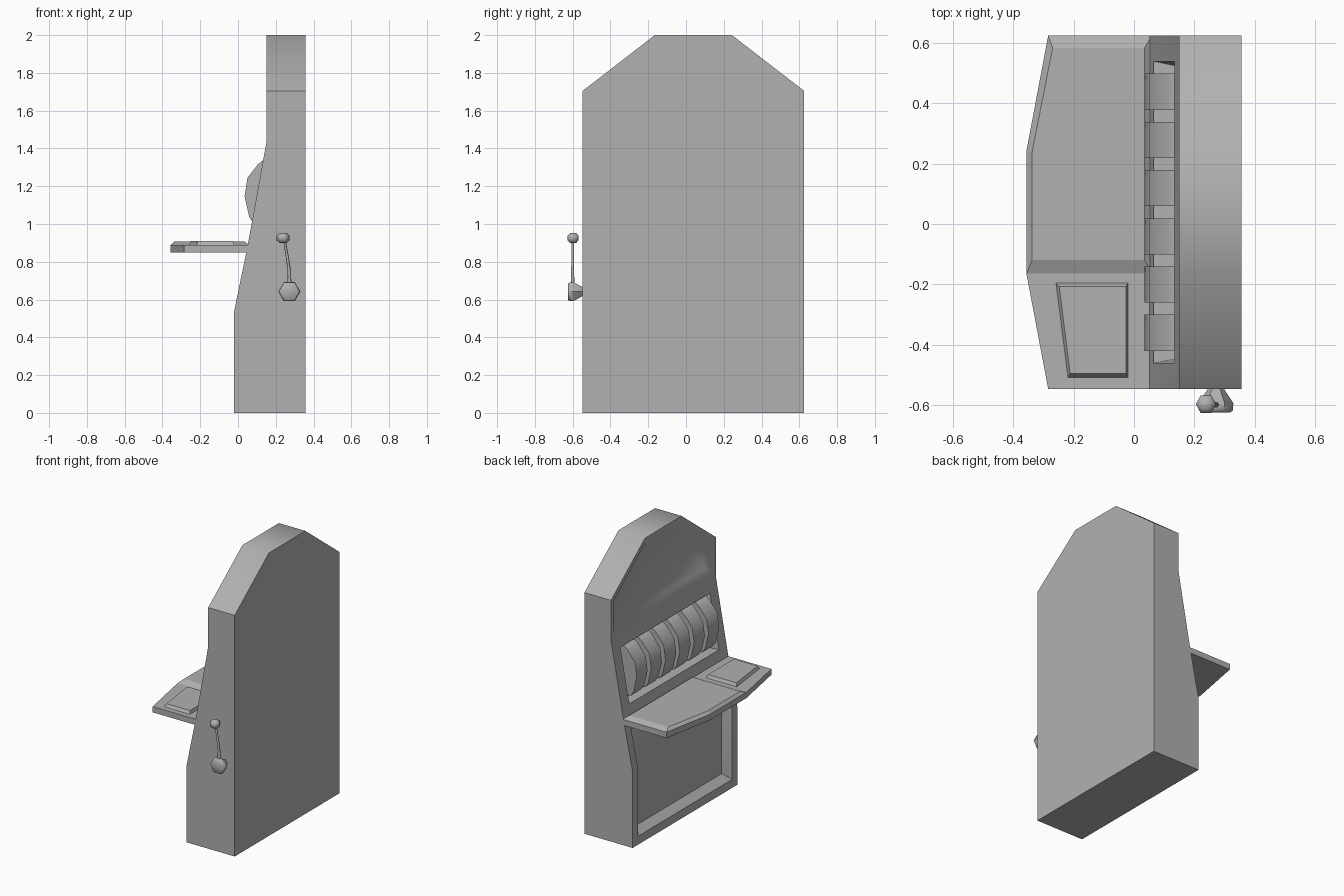
import bpy, bmesh
from math import cos, sin, pi, radians

if "Cube" in bpy.data.objects:
    bpy.data.objects.remove(bpy.data.objects["Cube"])

CY = 0.039               # middle of the cabinet along y
Y0, Y1 = -0.547, 0.625   # cabinet sides
XB = 0.357               # cabinet back

grey = bpy.data.materials.new("dark_grey")
grey.diffuse_color = (0.44, 0.44, 0.44, 1)
grey.use_nodes = True
grey.node_tree.nodes["Principled BSDF"].inputs["Base Color"].default_value = grey.diffuse_color


def finish(name, bm, angle):
    """Make the object; edges flatter than angle (degrees) are shaded smooth."""
    bmesh.ops.recalc_face_normals(bm, faces=bm.faces[:])
    me = bpy.data.meshes.new(name)
    bm.to_mesh(me)
    bm.free()
    me.materials.append(grey)
    ob = bpy.data.objects.new(name, me)
    bpy.context.collection.objects.link(ob)
    if angle:
        bpy.ops.object.select_all(action='DESELECT')
        ob.select_set(True)
        bpy.context.view_layer.objects.active = ob
        bpy.ops.object.shade_smooth_by_angle(angle=radians(angle))
    return ob


def loft(name, loops, angle=0):
    """Skin a list of equal-length point loops and cap both ends."""
    bm = bmesh.new()
    rings = [[bm.verts.new(p) for p in loop] for loop in loops]
    n = len(rings[0])
    for a, b in zip(rings, rings[1:]):
        for i in range(n):
            j = (i + 1) % n
            bm.faces.new((a[i], a[j], b[j], b[i]))
    bm.faces.new(rings[0][::-1])
    bm.faces.new(rings[-1])
    return finish(name, bm, angle)


def flat(points, z):
    return [(x, y, z) for x, y in points]


def hexagon(cx, cy, r):
    return [(cx + r * cos(i * pi / 3), cy + r * sin(i * pi / 3)) for i in range(6)]


# Cabinet: stepped front, gabled top, plain back and sides
bm = bmesh.new()
profile = [(-0.02, 0), (-0.02, 0.54), (0.05, 0.88), (0.15, 1.43), (0.15, 1.705)]
left = [bm.verts.new((x, Y1, z)) for x, z in profile]
right = [bm.verts.new((x, Y0, z)) for x, z in profile]
gable = [bm.verts.new((0.15, y, 2)) for y in (-0.165, 0.243)]
back = [bm.verts.new((XB, y, z)) for y, z in
        ((Y0, 0), (Y0, 1.705), (-0.165, 2), (0.243, 2), (Y1, 1.705), (Y1, 0))]
front = [bm.faces.new((left[i], right[i], right[i + 1], left[i + 1])) for i in range(3)]
sign = bm.faces.new((left[3], right[3], right[4], gable[0], gable[1], left[4]))
bm.faces.new(back)
bm.faces.new(right + [back[1], back[0]])
bm.faces.new(left + [back[4], back[5]])
bm.faces.new((left[0], right[0], back[0], back[5]))
rim = [right[4], gable[0], gable[1], left[4]]
for i in range(3):
    bm.faces.new((rim[i], rim[i + 1], back[i + 2], back[i + 1]))
bmesh.ops.recalc_face_normals(bm, faces=bm.faces[:])

# Recessed panels: lower door, reel window, upper sign
for faces, border, slope, depth in ((front[:2], 0.06, 0.045, 0.05),
                                    (front[2:], 0.085, 0.015, 0.07),
                                    ([sign], 0.03, 0.05, 0.035)):
    bmesh.ops.inset_region(bm, faces=faces, thickness=border, use_even_offset=True)
    bmesh.ops.inset_region(bm, faces=faces, thickness=slope, depth=-depth,
                           use_even_offset=True)
finish("cabinet", bm, 40)

# Row of six faceted reels
arc = [(0.2, 1.35), (0.135, 1.34), (0.105, 1.315), (0.05, 1.245), (0.035, 1.145),
       (0.06, 1.035), (0.085, 1.0), (0.16, 1.0)]
for k in range(6):
    yc = CY + (k - 2.5) * 0.16
    loft(f"reel_{k + 1}", [[(x, yc + s * 0.06, z) for x, z in arc] for s in (-1, 1)], 40)

# Shelf with a raised main deck and a keypad
outline = [(0.06, Y0), (-0.285, Y0), (-0.357, -0.165), (-0.357, 0.243),
           (-0.285, Y1), (0.06, Y1)]
loft("shelf", [flat(outline, 0.848), flat(outline, 0.889)])
deck_base = [(0.06, -0.165), (-0.357, -0.165), (-0.357, 0.243), (-0.285, Y1), (0.06, Y1)]
deck_top = [(0.035, -0.12), (-0.338, -0.12), (-0.338, 0.24), (-0.27, 0.585), (0.035, 0.585)]
loft("shelf_deck", [flat(deck_base, 0.889), flat(deck_top, 0.907)])
pad_base = [(-0.02, -0.51), (-0.22, -0.51), (-0.26, -0.195), (-0.02, -0.195)]
pad_top = [(-0.027, -0.497), (-0.212, -0.497), (-0.248, -0.208), (-0.027, -0.208)]
loft("keypad", [flat(pad_base, 0.887), flat(pad_top, 0.91)])

# Pull lever: hub, bent rod and knob
loft("lever_hub", [[(x, y, z) for x, z in hexagon(0.272, 0.642, r)]
                   for y, r in ((-0.54, 0.022), (-0.595, 0.058), (-0.619, 0.056), (-0.625, 0.048))], 50)
loft("lever_rod", [flat(hexagon(x, -0.6, r), z) for x, z, r in
                   ((0.272, 0.66, 0.011), (0.272, 0.75, 0.009),
                    (0.26, 0.83, 0.008), (0.245, 0.92, 0.007))], 65)
loft("lever_knob", [flat(hexagon(0.239, -0.598, r), z) for z, r in
                    ((0.899, 0.018), (0.914, 0.034), (0.938, 0.034), (0.953, 0.018))], 65)
